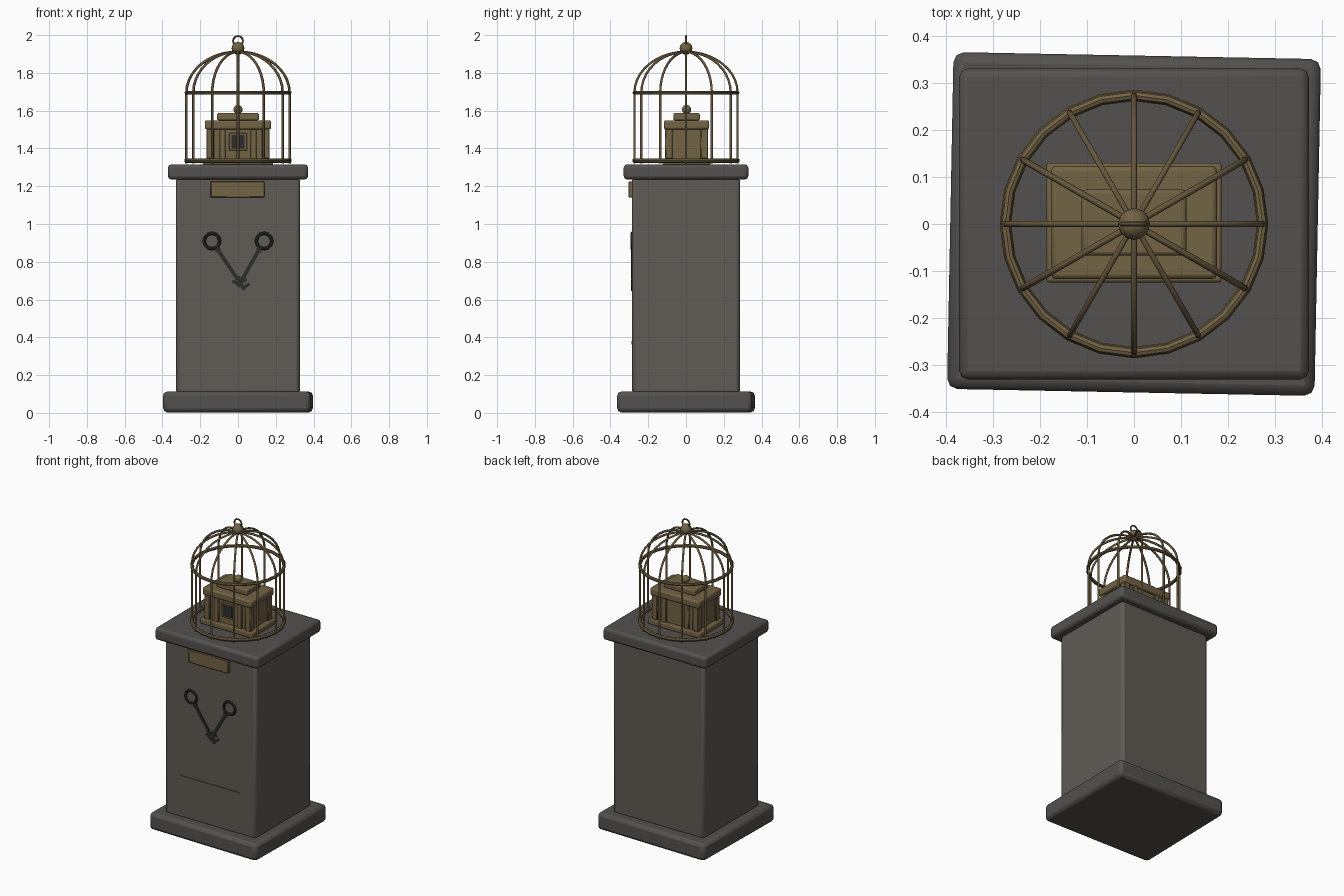
import bpy
import math
from mathutils import Vector

if "Cube" in bpy.data.objects:
    bpy.data.objects.remove(bpy.data.objects["Cube"], do_unlink=True)


def material(name, rgb, rough=0.7):
    m = bpy.data.materials.new(name)
    m.use_nodes = True
    m.diffuse_color = (*rgb, 1)
    node = m.node_tree.nodes["Principled BSDF"]
    node.inputs["Base Color"].default_value = (*rgb, 1)
    node.inputs["Roughness"].default_value = rough
    return m


STONE = material("grey stone", (0.115, 0.105, 0.092))
TRIM = material("dark trim stone", (0.088, 0.083, 0.077))
BRASS = material("aged brass", (0.17, 0.125, 0.058))
BAR = material("dark brass", (0.13, 0.095, 0.045))
IRON = material("black iron", (0.025, 0.025, 0.026))


def finish(obj, name, mat, smooth=True):
    obj.name = name
    obj.data.materials.append(mat)
    if smooth:
        bpy.ops.object.shade_smooth_by_angle(angle=math.radians(35))
    return obj


def box(name, center, size, mat, bevel=0.0, segments=2, turn=(0, 0, 0)):
    bpy.ops.mesh.primitive_cube_add(size=1, location=center, rotation=turn)
    obj = bpy.context.object
    obj.scale = size
    bpy.ops.object.transform_apply(location=False, rotation=False, scale=True)
    if bevel:
        mod = obj.modifiers.new("rounded edges", "BEVEL")
        mod.width = bevel
        mod.segments = segments
    return finish(obj, name, mat)


def ring(name, center, major, minor, mat, sides=24, turn=(0, 0, 0)):
    bpy.ops.mesh.primitive_torus_add(major_radius=major, minor_radius=minor,
                                     major_segments=sides, minor_segments=8,
                                     location=center, rotation=turn)
    return finish(bpy.context.object, name, mat)


def ball(name, center, radius, mat):
    bpy.ops.mesh.primitive_uv_sphere_add(segments=12, ring_count=8,
                                         radius=radius, location=center)
    return finish(bpy.context.object, name, mat)


# Stone pedestal, its foot turned very slightly
box("pedestal_foot", (0, 0, 0.058), (0.78, 0.715, 0.11), TRIM, 0.022,
    turn=(0, 0, math.radians(-1.1)))
box("pedestal_shaft", (0, 0, 0.675), (0.655, 0.57, 1.15), STONE, 0.018)
box("pedestal_cap", (0, 0, 1.276), (0.742, 0.66, 0.08), TRIM, 0.018)
FRONT = -0.285

# Plaque and carved line on the front
box("plaque", (-0.002, FRONT - 0.008, 1.183), (0.285, 0.024, 0.085), BRASS, 0.004, 1)
box("carved_line", (0, FRONT, 0.372), (0.43, 0.008, 0.018), STONE)


# Crossed keys: ring bow, straight stem, collar and teeth
def key(side, tip):
    bow = Vector((side * 0.138, FRONT, 0.91))
    end = Vector((tip[0], FRONT, tip[1]))
    way = (end - bow).normalized()
    across = Vector((way.z, 0, -way.x)) * side
    angle = math.atan2(way.x, way.z)
    label = "left" if side > 0 else "right"
    ring(f"{label}_key_bow", bow, 0.041, 0.009, IRON, 12, (math.pi / 2, 0, 0))
    start = bow + way * 0.042
    box(f"{label}_key_stem", (start + end) / 2, (0.02, 0.012, (end - start).length),
        IRON, turn=(0, angle, 0))
    box(f"{label}_key_collar", start + way * 0.015, (0.03, 0.013, 0.016),
        IRON, turn=(0, angle, 0))
    for i in range(2):
        spot = end - way * (0.012 + 0.03 * i) + across * 0.02
        box(f"{label}_key_tooth_{i + 1}", spot, (0.04, 0.011, 0.017),
            IRON, turn=(0, angle, 0))


key(-1, (0.035, 0.652))
key(1, (0.0, 0.668))

# Small brass shrine inside the cage
MID = 0.003
box("shrine_base", (0, MID, 1.331), (0.372, 0.254, 0.034), BRASS, 0.006)
box("shrine_body", (0, MID, 1.42), (0.31, 0.2, 0.18), BRASS)
box("shrine_lid", (0, MID, 1.525), (0.352, 0.24, 0.048), BRASS, 0.01)
box("shrine_upper_tier", (0, MID, 1.568), (0.222, 0.14, 0.038), BRASS, 0.008)
ball("shrine_knob", (0, MID, 1.606), 0.024, BRASS)
for x in (-1, 1):
    for y in (-1, 1):
        box("shrine_corner_post", (x * 0.147, MID + y * 0.094, 1.425),
            (0.04, 0.04, 0.16), BRASS, 0.004, 1)
        box("shrine_pilaster", (x * 0.082, MID + y * 0.1, 1.425),
            (0.034, 0.022, 0.16), BRASS, 0.003, 1)
box("shrine_window_frame", (0, MID - 0.1, 1.435), (0.094, 0.018, 0.094), BRASS, 0.003, 1)
box("shrine_window", (0, MID - 0.11, 1.435), (0.07, 0.008, 0.07), IRON)

# Cage hoops
R, LOW, SPRING, DOME = 0.273, 1.336, 1.695, 0.217
ring("cage_bottom_hoop", (0, 0, LOW), R, 0.012, BRASS)
ring("cage_middle_hoop", (0, 0, SPRING), R, 0.01, BRASS)

# Cage bars: upright, then curving over to the crown
arc = [(R * math.cos(a), SPRING + DOME * math.sin(a))
       for a in (math.pi / 2 * i / 10 for i in range(11))]
profile = [(R, LOW - 0.015)] + arc
curve = bpy.data.curves.new("cage_bars", "CURVE")
curve.dimensions = "3D"
curve.bevel_depth = 0.0068
curve.bevel_resolution = 1
curve.use_fill_caps = True
for n in range(12):
    turn = math.tau * n / 12
    spline = curve.splines.new("POLY")
    spline.points.add(len(profile) - 1)
    for point, (r, z) in zip(spline.points, profile):
        point.co = (r * math.cos(turn), r * math.sin(turn), z, 1)
bars = bpy.data.objects.new("cage_bars", curve)
bpy.context.collection.objects.link(bars)
curve.materials.append(BAR)

# Crown ball and hanging loop
ball("cage_finial", (0, 0, 1.93), 0.034, BRASS)
ring("cage_hanging_loop", (0, 0, 1.969), 0.026, 0.005, BRASS, 16, (math.pi / 2, 0, 0))
